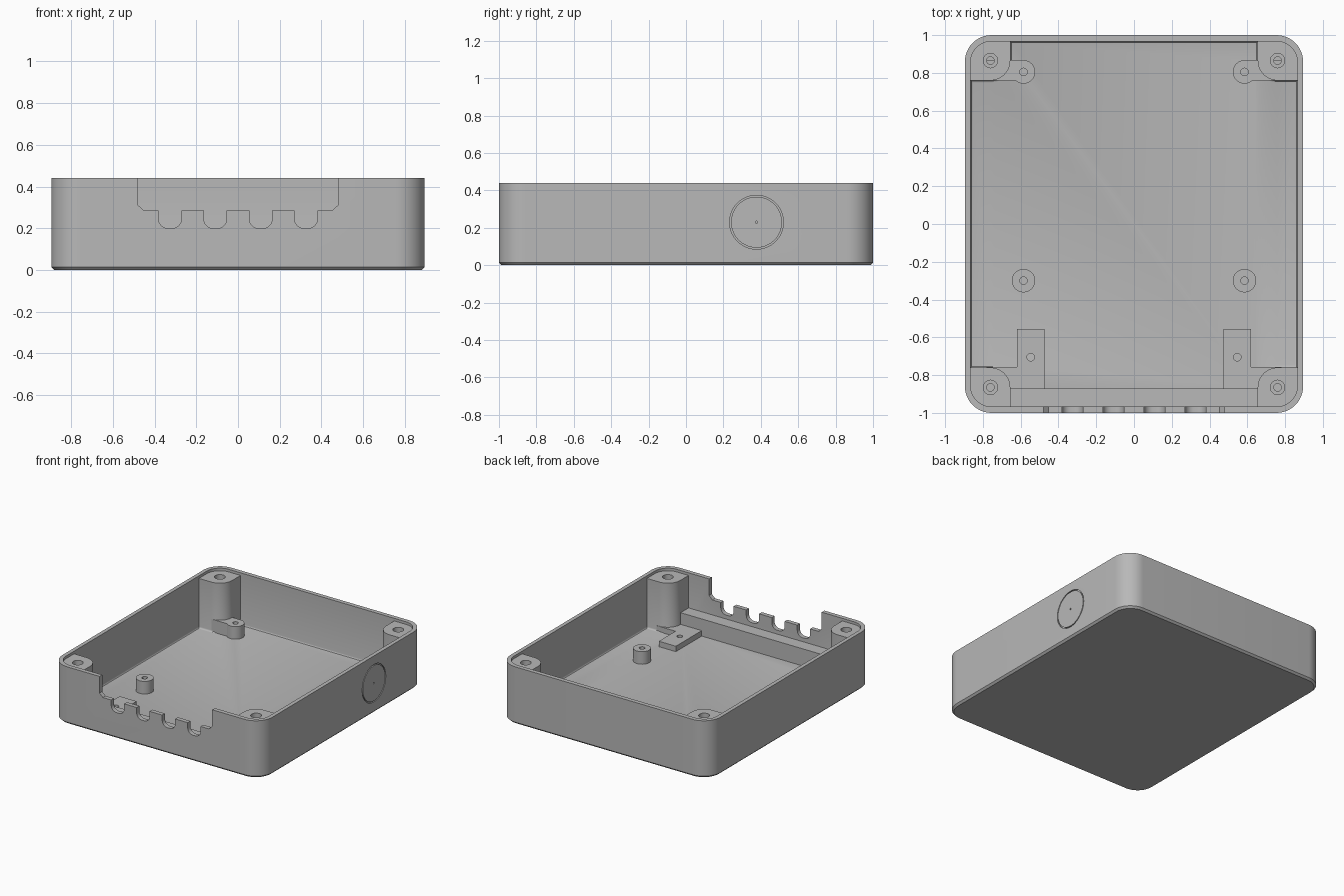
import bpy, bmesh
from math import radians, cos, sin

if "Cube" in bpy.data.objects:
    bpy.data.objects.remove(bpy.data.objects["Cube"])

grey = bpy.data.materials.new("case_grey")
grey.use_nodes = True
COLOUR = (0.48, 0.48, 0.48, 1)
grey.diffuse_color = COLOUR
grey.node_tree.nodes["Principled BSDF"].inputs["Base Color"].default_value = COLOUR

FLOOR, TOP, BOSS_TOP = 0.038, 0.44, 0.42


def arc(cx, cy, r, a0, a1, n=12):
    angles = [radians(a0 + (a1 - a0) * i / n) for i in range(n + 1)]
    return [(cx + r * cos(a), cy + r * sin(a)) for a in angles]


def circle(cx, cy, r, n=40):
    return arc(cx, cy, r, 0, 360 - 360 / n, n - 1)


def four_way(quadrant):
    """Mirror a first-quadrant outline, running from +x to +y, into a closed loop."""
    back = quadrant[::-1]
    return (quadrant + [(-x, y) for x, y in back]
            + [(-x, -y) for x, y in quadrant] + [(x, -y) for x, y in back])


def prism(name, pts, lo, hi, axis="z", bevel=0, segments=1):
    """Extrude an outline along an axis, optionally bevelling its low end."""
    place = {"z": lambda a, b, c: (a, b, c),
             "y": lambda a, b, c: (a, c, b),
             "x": lambda a, b, c: (c, a, b)}[axis]
    bm = bmesh.new()
    low = [bm.verts.new(place(a, b, lo)) for a, b in pts]
    high = [bm.verts.new(place(a, b, hi)) for a, b in pts]
    base = bm.faces.new(low)
    bm.faces.new(high)
    for i in range(len(pts)):
        j = (i + 1) % len(pts)
        bm.faces.new((low[i], low[j], high[j], high[i]))
    bmesh.ops.recalc_face_normals(bm, faces=bm.faces)
    if bevel:
        bmesh.ops.bevel(bm, geom=list(base.edges), offset=bevel, segments=segments,
                        profile=0.5, affect="EDGES", clamp_overlap=True)
    mesh = bpy.data.meshes.new(name)
    bm.to_mesh(mesh)
    bm.free()
    mesh.materials.append(grey)
    ob = bpy.data.objects.new(name, mesh)
    bpy.context.collection.objects.link(ob)
    return ob


def cut(target, *cutters):
    """Subtract each cutter, apply the result and delete the cutter."""
    for cutter in cutters:
        mod = target.modifiers.new("cut", "BOOLEAN")
        mod.operation, mod.solver, mod.object = "DIFFERENCE", "EXACT", cutter
        graph = bpy.context.evaluated_depsgraph_get()
        graph.update()
        mesh = bpy.data.meshes.new_from_object(target.evaluated_get(graph))
        target.modifiers.clear()
        target.data = mesh
        bpy.data.objects.remove(cutter)


# Outer shell with rounded corners and a chamfered bottom edge
shell = prism("case_shell", four_way(arc(0.755, 0.86, 0.14, 0, 90)), 0, TOP, bevel=0.014)
parts = [shell]

# Cavity, leaving a screw boss in each corner below the rim
boss_edge = [(0.865, 0.76)] + arc(0.76, 0.865, 0.105, 270, 180) + [(0.655, 0.967)]
cut(shell,
    prism("cavity", four_way(boss_edge), FLOOR, 0.6, bevel=0.012, segments=3),
    prism("rim_recess", four_way(arc(0.755, 0.857, 0.11, 0, 90)), BOSS_TOP, 0.6))

# Stepped screw holes in the bosses
for sx in (-1, 1):
    for sy in (-1, 1):
        x, y = sx * 0.76, sy * 0.865
        cut(shell,
            prism("screw_hole", circle(x, y, 0.02), 0.1, 0.6),
            prism("counterbore", circle(x, y, 0.038), 0.34, 0.6))

# Front opening with four round-bottomed cable slots
notch = [(-0.48, 0.6), (-0.48, 0.312), (-0.452, 0.285)]
for cx in (-0.326, -0.109, 0.109, 0.326):
    notch.append((cx - 0.055, 0.285))
    notch += arc(cx - 0.01, 0.245, 0.045, 180, 270, 6)
    notch += arc(cx + 0.01, 0.245, 0.045, 270, 360, 6)
    notch.append((cx + 0.055, 0.285))
notch += [(0.452, 0.285), (0.48, 0.312), (0.48, 0.6)]
cut(shell, prism("notch", notch, -1.1, -0.93, "y"))

# Round groove and centre mark on the side wall
groove = prism("groove", circle(0.377, 0.23, 0.144, 64), 0.885, 1, "x")
cut(groove, prism("groove_core", circle(0.377, 0.23, 0.136, 64), 0.8, 1.1, "x"))
cut(shell, groove, prism("centre_mark", circle(0.377, 0.23, 0.006, 12), 0.885, 1, "x"))

# Raised ledge along the inside of the front wall
parts.append(prism("front_ledge", [(-0.66, -0.98), (0.66, -0.98), (0.66, -0.87), (-0.66, -0.87)],
                   0.02, 0.17))

for side, s in (("left", 1), ("right", -1)):
    def flip(pts):
        return [(s * x, y) for x, y in pts]

    # Low mounting plate joining the ledge and the corner boss
    plate = prism(side + "_mounting_plate",
                  flip([(0.475, -0.9), (0.475, -0.555), (0.62, -0.555),
                        (0.62, -0.757), (0.78, -0.757), (0.78, -0.9)]), 0.02, 0.08)
    cut(plate, prism("plate_hole", circle(s * 0.547, -0.705, 0.02), FLOOR, 0.2))

    # Free-standing post, and rear post tied to its corner boss
    post = prism(side + "_front_post", circle(s * 0.585, -0.3, 0.062), 0.02, 0.135)
    cut(post, prism("post_hole", circle(s * 0.585, -0.3, 0.02), 0.05, 0.2))
    rear = prism(side + "_rear_post",
                 flip([(0.78, 0.76)] + arc(0.585, 0.805, 0.062, 314, 90, 30) + [(0.78, 0.867)]),
                 0.02, 0.135)
    cut(rear, prism("post_hole", circle(s * 0.585, 0.805, 0.02), 0.05, 0.2))
    parts += [plate, post, rear]

# Smooth the round surfaces and keep the edges crisp
bpy.ops.object.select_all(action="DESELECT")
for ob in parts:
    ob.select_set(True)
bpy.context.view_layer.objects.active = shell
bpy.ops.object.shade_smooth_by_angle(angle=radians(30))
